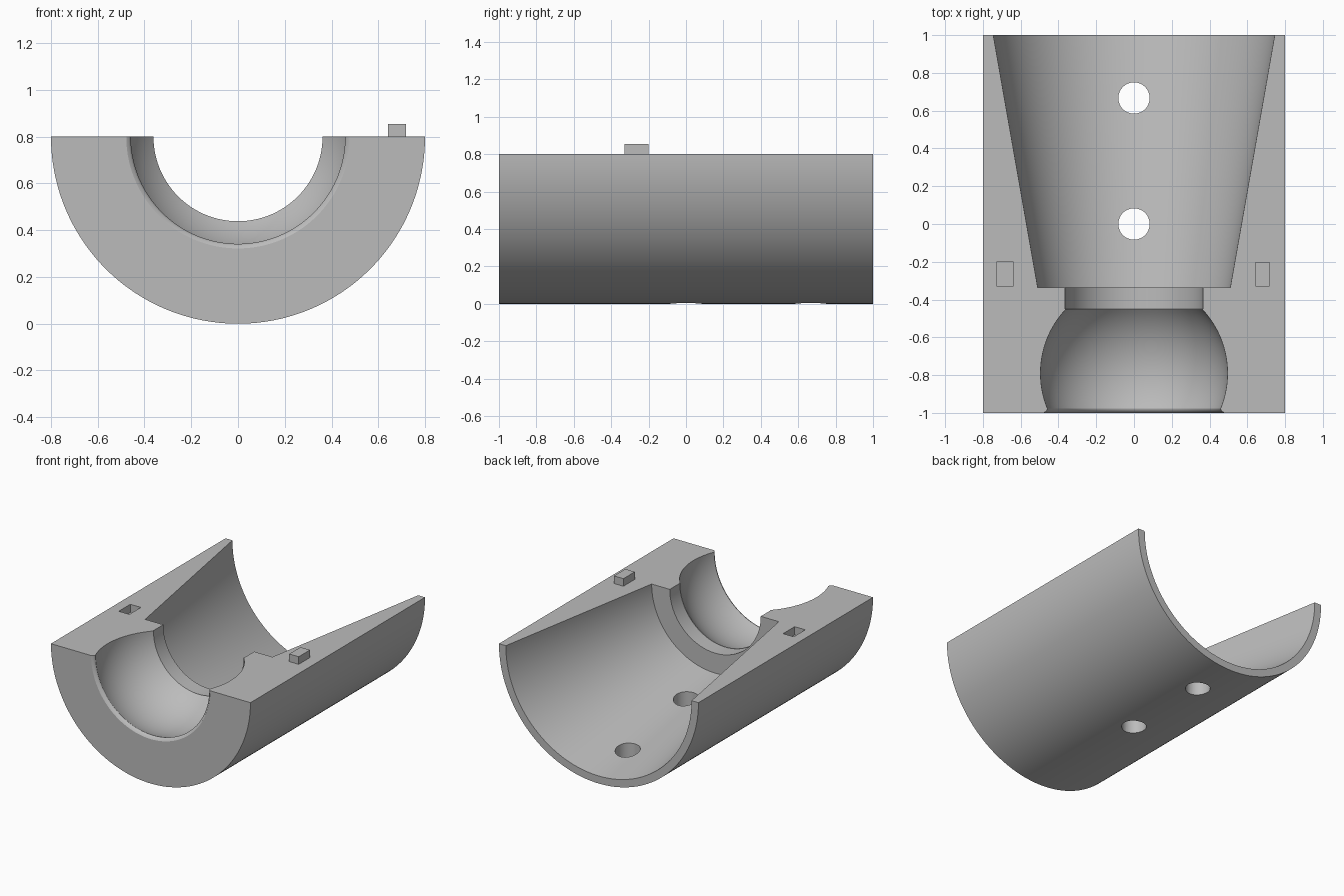
import bpy, bmesh, math
from mathutils import Vector, Matrix

if "Cube" in bpy.data.objects:
    bpy.data.objects.remove(bpy.data.objects["Cube"], do_unlink=True)

RADIUS = 0.8          # outer radius, also the height of the split plane
PIN_Y = -0.265        # alignment pin and socket position along the length

grey = bpy.data.materials.new("plain grey")
grey.use_nodes = True
grey.diffuse_color = (0.5, 0.5, 0.5, 1)
grey.node_tree.nodes["Principled BSDF"].inputs["Base Color"].default_value = (0.5, 0.5, 0.5, 1)


def make_object(name, bm):
    bmesh.ops.recalc_face_normals(bm, faces=bm.faces)
    mesh = bpy.data.meshes.new(name)
    bm.to_mesh(mesh)
    bm.free()
    mesh.materials.append(grey)
    obj = bpy.data.objects.new(name, mesh)
    bpy.context.collection.objects.link(obj)
    return obj


def box(name, centre, size):
    bm = bmesh.new()
    bmesh.ops.create_cube(bm, size=1, matrix=Matrix.Translation(centre) @ Matrix.Diagonal((*size, 1)))
    return make_object(name, bm)


def cylinder(name, centre, radius, depth):
    bm = bmesh.new()
    bmesh.ops.create_cone(bm, cap_ends=True, segments=48, radius1=radius, radius2=radius,
                          depth=depth, matrix=Matrix.Translation(centre))
    return make_object(name, bm)


def half_revolve(name, profile, steps):
    """Turn a closed (radius, y) profile through the lower half circle."""
    bm = bmesh.new()
    rings = []
    for i in range(steps + 1):
        a = math.pi + math.pi * i / steps
        rings.append([bm.verts.new((r * math.cos(a), y, RADIUS + r * math.sin(a)))
                      for r, y in profile])
    n = len(profile)
    for a, b in zip(rings, rings[1:]):
        for j in range(n):
            k = (j + 1) % n
            bm.faces.new((a[j], a[k], b[k], b[j]))
    bm.faces.new(rings[0])
    bm.faces.new(rings[-1])
    return make_object(name, bm)


# Shell: rounded lip, ball seat, neck, step and tapered bore
ball_y, ball_r = -0.79, 0.495
start, end = -0.977, -0.452
lip = [(0.478, -1), (0.467, -0.993), (0.46, -0.985)]
ball = []
a0, a1 = math.asin((start - ball_y) / ball_r), math.asin((end - ball_y) / ball_r)
for i in range(25):
    a = a0 + (a1 - a0) * i / 24
    ball.append((ball_r * math.cos(a), ball_y + ball_r * math.sin(a)))
bore = [(0.365, -0.45), (0.365, -0.335), (0.51, -0.335), (0.745, 1)]
outer = [(RADIUS, 1), (RADIUS, -1)]
shell = half_revolve("half_shell", lip + ball + bore + outer, 96)

# Drain holes through the bottom and the socket in the split face
cutters = [cylinder("hole_cutter", Vector((0, y, 0.1)), 0.083, 0.6) for y in (0, 0.667)]
cutters.append(box("socket_cutter", Vector((-0.682, PIN_Y, RADIUS)), (0.085, 0.132, 0.12)))
bpy.context.view_layer.objects.active = shell
for cutter in cutters:
    cutter.hide_render = True
    mod = shell.modifiers.new("cut", "BOOLEAN")
    mod.operation, mod.solver, mod.object = "DIFFERENCE", "EXACT", cutter
    bpy.ops.object.modifier_apply(modifier=mod.name)
    bpy.data.objects.remove(cutter, do_unlink=True)

# Alignment pin
box("alignment_pin", Vector((0.68, PIN_Y, RADIUS + 0.0165)), (0.076, 0.13, 0.077))

# Smooth curved walls, sharp edges
bpy.ops.object.select_all(action="DESELECT")
shell.select_set(True)
bpy.context.view_layer.objects.active = shell
bpy.ops.object.shade_smooth_by_angle(angle=math.radians(30))
